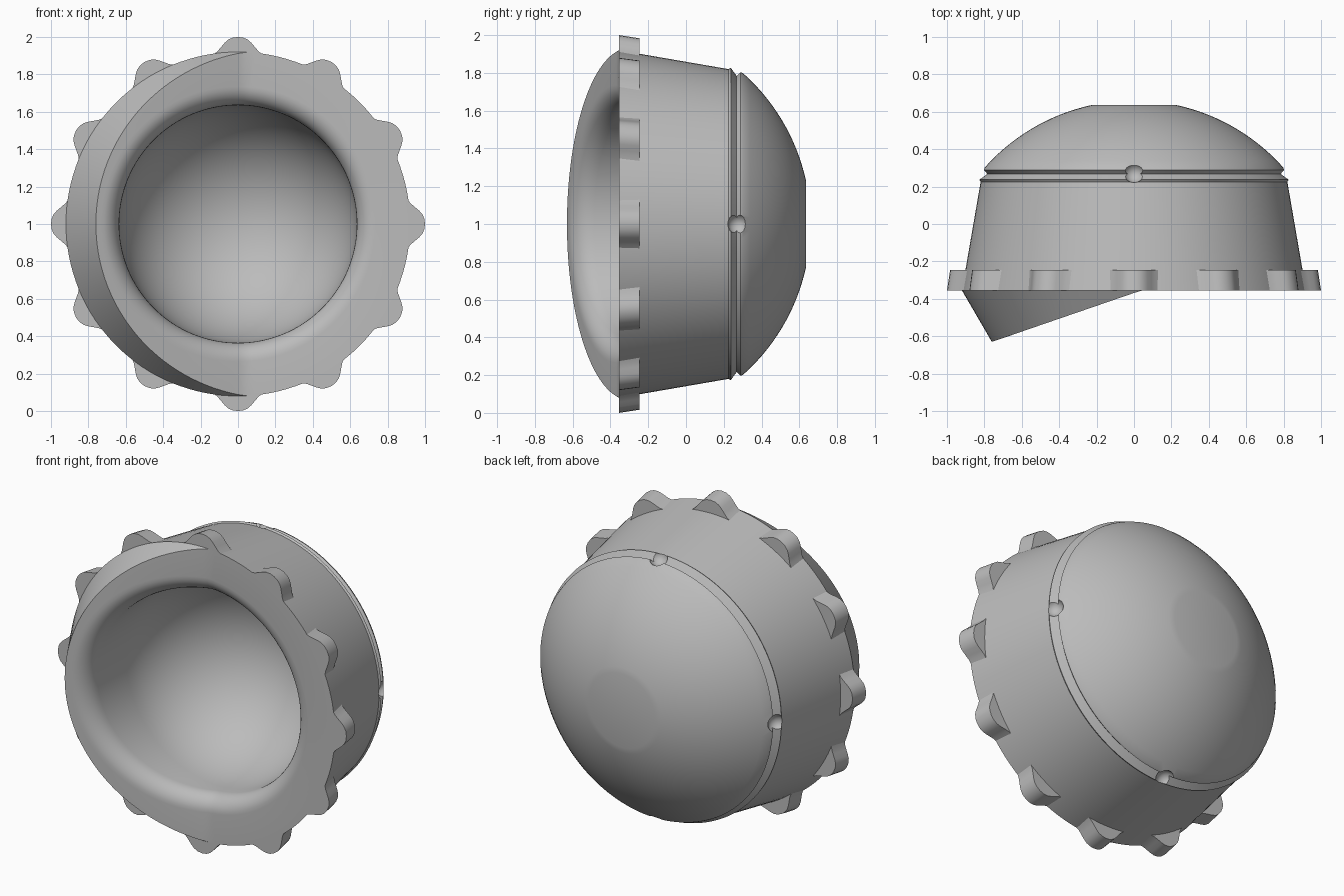
import bpy, bmesh
from math import sin, cos, pi, sqrt
from mathutils import Vector

old = bpy.data.objects.get("Cube")
if old:
    bpy.data.objects.remove(old)

grey = bpy.data.materials.new("plain grey")
grey.use_nodes = True
grey.diffuse_color = (0.5, 0.5, 0.5, 1)
grey.node_tree.nodes["Principled BSDF"].inputs["Base Color"].default_value = (0.5, 0.5, 0.5, 1)

SEGMENTS = 128
FRONT, BASE_R, BORE_R, LIP = -0.355, 0.92, 0.635, 0.1


def make_object(name, bm):
    bmesh.ops.recalc_face_normals(bm, faces=bm.faces)
    mesh = bpy.data.meshes.new(name)
    bm.to_mesh(mesh)
    bm.free()
    mesh.materials.append(grey)
    obj = bpy.data.objects.new(name, mesh)
    bpy.context.collection.objects.link(obj)
    return obj


def activate(obj):
    bpy.ops.object.select_all(action='DESELECT')
    obj.select_set(True)
    bpy.context.view_layer.objects.active = obj


def polar(a, r, y):
    return Vector((r * cos(a), y, 1 + r * sin(a)))


def front_y(x):
    """Front face: flat on one half, sloping forward on the other."""
    return FRONT - 0.344 * max(0, 0.04 - x)


def section(a):
    """Radius and depth pairs from the back disc around to the bowl centre."""
    c = cos(a)
    pts = []
    # back dome, as a shallow spherical cap with a flat end
    for i in range(17):
        r = 0.23 + 0.57 * i / 16
        pts.append((r, -0.409 + sqrt(1.143 - r * r)))
    # groove, lip and tapered wall
    pts += [(0.805, 0.288), (0.785, 0.268), (0.828, 0.237), (0.82, 0.225), (BASE_R, FRONT)]
    # slanted hood crest
    crest = min(BASE_R - 0.001, 0.912 / (1 - 0.2 * c))
    pts.append((crest, front_y(crest * c)))
    # rounded opening
    for i in range(9):
        t = i / 8 * pi / 2
        r = BORE_R + LIP * (1 - sin(t))
        pts.append((r, front_y((BORE_R + LIP) * c) * (1 - i / 8)
                    + front_y(BORE_R * c) * i / 8 + LIP * (1 - cos(t))))
    # hemispherical bowl
    for i in range(20):
        t = i / 20 * pi / 2
        pts.append((BORE_R * cos(t), -0.2 + 0.64 * sin(t)))
    return pts


# Shell: sections swept around the depth axis
bm = bmesh.new()
columns = []
for s in range(SEGMENTS):
    a = 2 * pi * s / SEGMENTS
    columns.append([bm.verts.new(polar(a, r, y)) for r, y in section(a)])
centre = bm.verts.new((0, 0.44, 1))
for s, col in enumerate(columns):
    nxt = columns[(s + 1) % SEGMENTS]
    for i in range(len(col) - 1):
        bm.faces.new((col[i], col[i + 1], nxt[i + 1], nxt[i]))
    bm.faces.new((col[-1], centre, nxt[-1]))
bm.faces.new([col[0] for col in columns])
shell = make_object("shell", bm)

# Four small notches around the groove
bm = bmesh.new()
for k in range(4):
    ball = bmesh.ops.create_uvsphere(bm, u_segments=16, v_segments=10, radius=0.055)
    bmesh.ops.translate(bm, verts=ball["verts"], vec=polar(k * pi / 2, 0.825, 0.275))
cutter = make_object("notch_cutter", bm)
cutter.hide_render = True
cut = shell.modifiers.new("notches", 'BOOLEAN')
cut.operation = 'DIFFERENCE'
cut.solver = 'EXACT'
cut.object = cutter
activate(shell)
bpy.ops.object.modifier_apply(modifier=cut.name)
bpy.data.objects.remove(cutter)
bpy.ops.object.shade_smooth_by_angle(angle=0.5)

# Grip teeth: twelve rounded bumps around the front edge
half = [(0.14, 0.9), (0.11, 0.923), (0.093, 0.943), (0.072, 0.968), (0.055, 0.984), (0.03, 0.996)]
outline = half + [(0, 1.0)] + [(-t, r) for t, r in reversed(half)]
bm = bmesh.new()
for k in range(12):
    a = k * pi / 6
    out, side = Vector((cos(a), 0, sin(a))), Vector((-sin(a), 0, cos(a)))
    rings = []
    for y, shrink in ((FRONT, 0), (-0.245, 0.017)):
        rings.append([bm.verts.new(out * (r - shrink) + side * t + Vector((0, y, 1)))
                      for t, r in outline])
    front, back = rings
    bm.faces.new(front)
    bm.faces.new(back[::-1])
    for i in range(len(outline)):
        j = (i + 1) % len(outline)
        bm.faces.new((front[i], front[j], back[j], back[i]))
teeth = make_object("grip_teeth", bm)
activate(teeth)
bpy.ops.object.shade_smooth_by_angle(angle=0.6)
